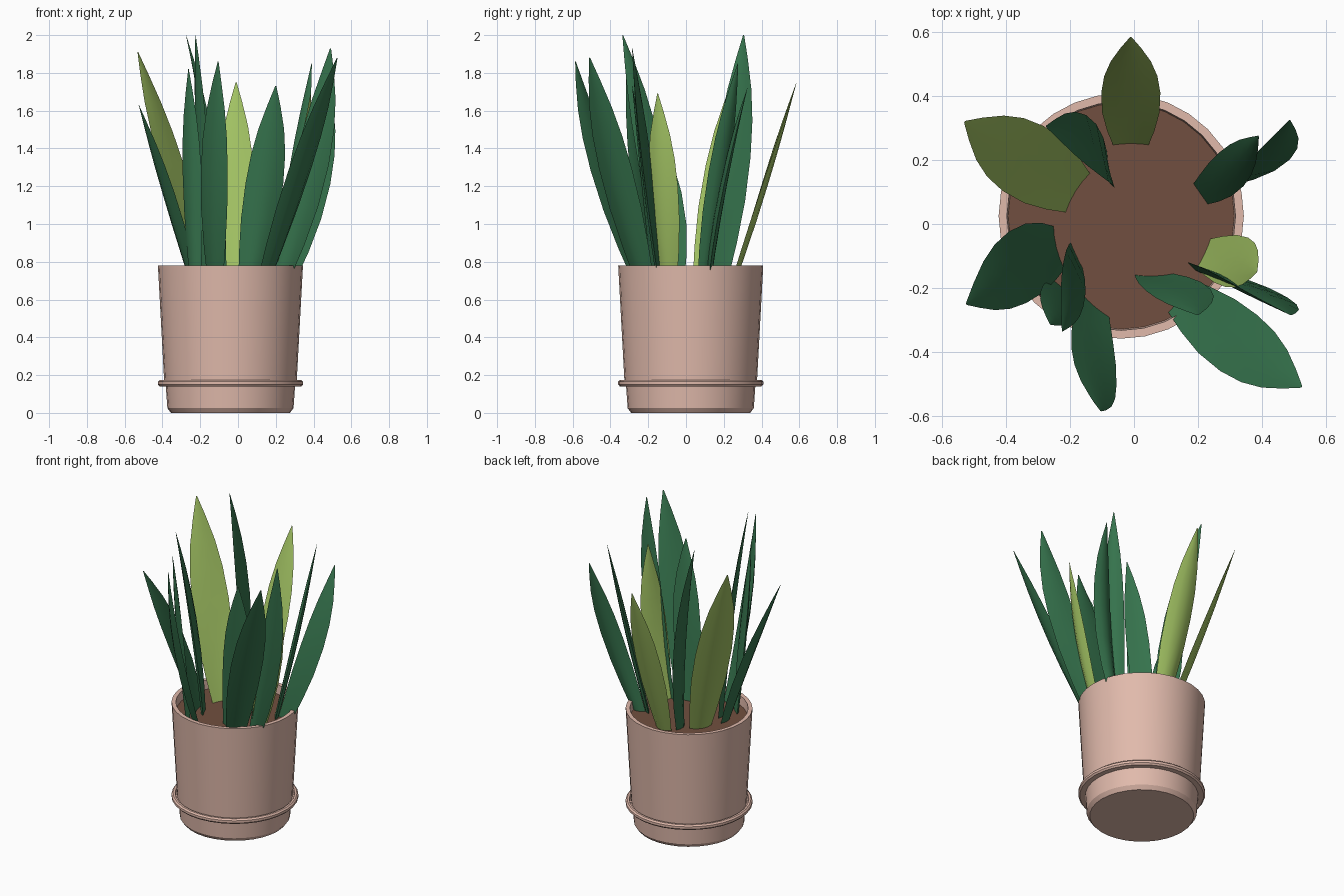
import bpy, bmesh, math
from mathutils import Vector

if "Cube" in bpy.data.objects:
    bpy.data.objects.remove(bpy.data.objects["Cube"])

CX, CY = -0.04, 0.025      # pot axis


def material(name, rgb):
    m = bpy.data.materials.new(name)
    m.diffuse_color = (*rgb, 1)
    m.use_nodes = True
    m.node_tree.nodes["Principled BSDF"].inputs["Base Color"].default_value = m.diffuse_color
    return m


CLAY = material("pink clay", (0.75, 0.49, 0.41))
SOIL = material("brown soil", (0.165, 0.078, 0.05))
GREEN = material("deep green", (0.037, 0.175, 0.075))
LIME = material("light green", (0.36, 0.54, 0.125))


def finish(name, bm, mat, angle):
    bmesh.ops.remove_doubles(bm, verts=bm.verts, dist=1e-5)
    bmesh.ops.recalc_face_normals(bm, faces=bm.faces)
    me = bpy.data.meshes.new(name)
    bm.to_mesh(me)
    bm.free()
    me.materials.append(mat)
    ob = bpy.data.objects.new(name, me)
    bpy.context.collection.objects.link(ob)
    bpy.ops.object.select_all(action='DESELECT')
    ob.select_set(True)
    bpy.context.view_layer.objects.active = ob
    bpy.ops.object.shade_smooth_by_angle(angle=math.radians(angle))
    return ob


def lathe(name, profile, mat, sides=32):
    bm = bmesh.new()
    vs = [bm.verts.new((r, 0, z)) for r, z in profile]
    es = [bm.edges.new(p) for p in zip(vs, vs[1:])]
    bmesh.ops.spin(bm, geom=vs + es, cent=(0, 0, 0), axis=(0, 0, 1),
                   angle=math.tau, steps=sides, use_merge=True)
    ob = finish(name, bm, mat, 30)
    ob.location = (CX, CY, 0)
    return ob


# Saucer with its projecting lip, pot with an open rim, and soil
lathe("saucer", [(0, 0), (0.315, 0), (0.334, 0.025), (0.342, 0.14), (0.375, 0.14),
                 (0.384, 0.15), (0.384, 0.165), (0.375, 0.174), (0.362, 0.174),
                 (0.358, 0.162), (0.33, 0.162)], CLAY)
lathe("pot", [(0.33, 0.15), (0.35, 0.15), (0.384, 0.78), (0.358, 0.78),
              (0.353, 0.70)], CLAY)
lathe("soil", [(0, 0.72), (0.355, 0.72)], SOIL)

# Relative blade width along the leaf
WIDTHS = [(0, 0.58), (0.15, 0.8), (0.32, 0.97), (0.5, 1.0), (0.65, 0.9),
          (0.78, 0.68), (0.9, 0.35), (1, 0.03)]
SECTION = [(-1, 0), (-0.5, 1), (0, 1), (0.5, 1), (1, 0), (0.5, -1), (0, -1), (-0.5, -1)]


def leaf(name, mat, base, tip, width, angle, bow=(0, 0)):
    """Lens-shaped blade, cupped towards the pot axis."""
    a, b = Vector((*base, 0.70)), Vector(tip)
    side = Vector((math.cos(math.radians(angle)), math.sin(math.radians(angle)), 0))
    inward = side.cross(b - a).normalized()
    if inward.dot(Vector((CX, CY, 0)) - Vector((b.x, b.y, 0))) < 0:
        inward.negate()
    bm = bmesh.new()
    rings = []
    for t, w in WIDTHS:
        c = a.lerp(b, t) + Vector((*bow, 0)) * 4 * t * (1 - t)
        h = width * w / 2
        rings.append([bm.verts.new(c + side * (u * h) + inward * (
            0.25 * h * (u * u - 0.4) * (1 - t) + s * 0.016 * w * (1 - u * u)))
            for u, s in SECTION])
    n = len(SECTION)
    for p, q in zip(rings, rings[1:]):
        for i in range(n):
            j = (i + 1) % n
            bm.faces.new((p[i], p[j], q[j], q[i]))
    bm.faces.new(rings[0])
    bm.faces.new(rings[-1])
    finish(name, bm, mat, 40)


# Leaves: base xy, tip xyz, width, direction of the width, sideways bow
leaf("leaf_back", LIME, (-0.01, 0.25), (-0.01, 0.585, 1.75), 0.185, 0)
leaf("leaf_back_left", LIME, (-0.18, 0.1), (-0.53, 0.32, 1.91), 0.24, 58)
leaf("leaf_tall_back", GREEN, (-0.08, 0.165), (-0.275, 0.305, 2.0), 0.19, 102, (0.04, 0.012))
leaf("leaf_left", GREEN, (-0.24, -0.075), (-0.525, -0.25, 1.63), 0.23, 104, (0.01, 0.025))
leaf("leaf_tall_left", GREEN, (-0.185, -0.1), (-0.225, -0.335, 2.0), 0.15, 115, (0.01, 0.025))
leaf("leaf_front_left", GREEN, (-0.23, -0.2), (-0.262, -0.315, 1.82), 0.13, -40)
leaf("leaf_front", GREEN, (-0.125, -0.255), (-0.105, -0.585, 1.86), 0.185, -40, (-0.015, -0.03))
leaf("leaf_front_right", GREEN, (0.145, -0.225), (0.525, -0.51, 1.88), 0.21, 56, (0, -0.01))
leaf("leaf_right", LIME, (0.22, -0.095), (0.385, -0.15, 1.69), 0.17, 65, (0.025, 0))
leaf("leaf_front_inner", GREEN, (0.06, -0.165), (0.2, -0.285, 1.73), 0.2, 2, (0.01, 0.01))
leaf("leaf_right_tall", GREEN, (0.215, -0.14), (0.49, -0.285, 1.93), 0.19, -15, (0.035, 0))
leaf("leaf_back_right", GREEN, (0.26, 0.12), (0.487, 0.325, 1.72), 0.15, 8, (0.04, -0.025))
leaf("leaf_back_right_inner", GREEN, (0.21, 0.095), (0.39, 0.275, 1.85), 0.13, 125, (0.01, -0.01))
